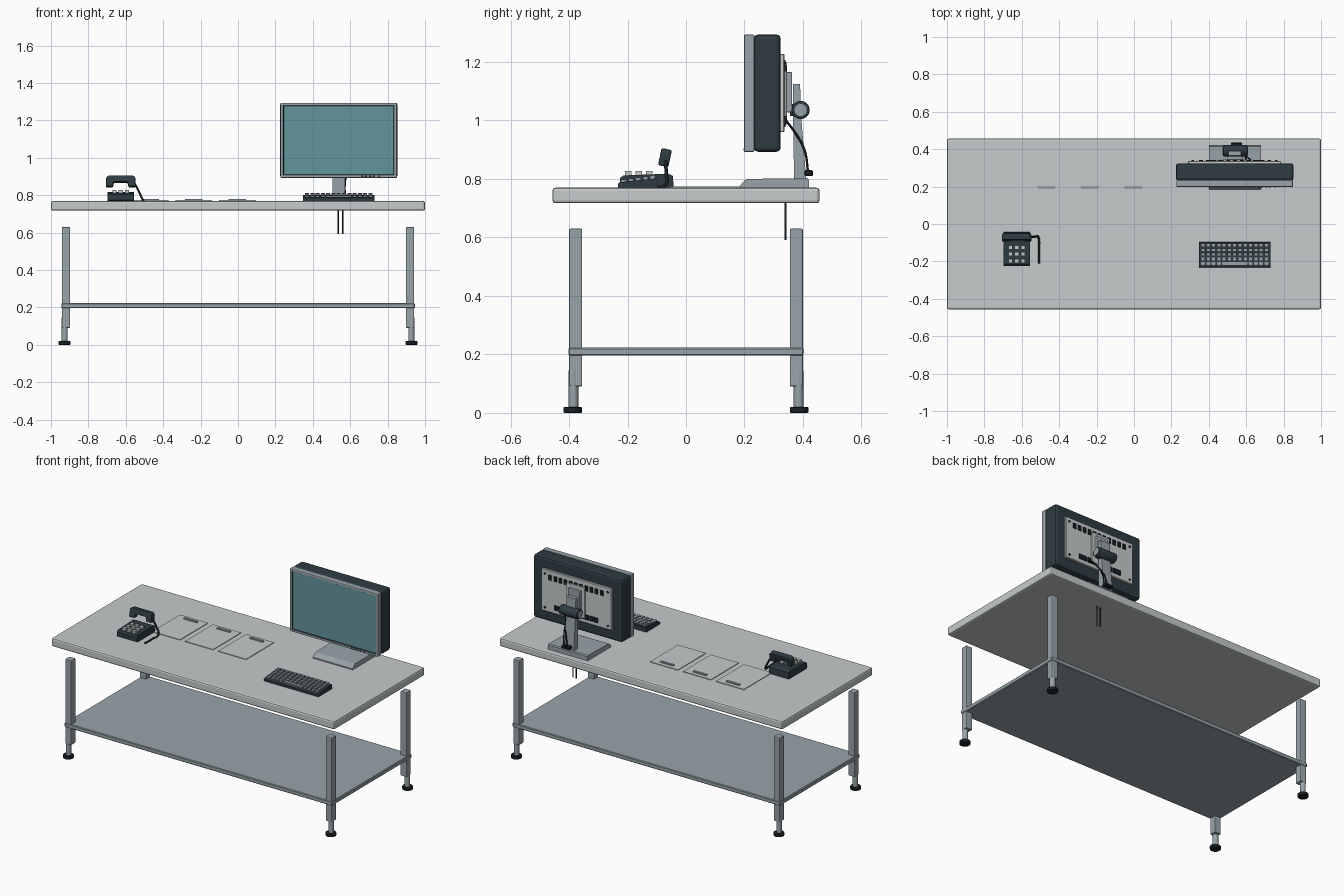
import bpy, bmesh, math
from mathutils import Vector, Matrix

if "Cube" in bpy.data.objects:
    bpy.data.objects.remove(bpy.data.objects["Cube"])


def mat(name, r, g, b):
    m = bpy.data.materials.new(name)
    lin = [((c / 255 + 0.055) / 1.055) ** 2.4 for c in (r, g, b)]
    m.diffuse_color = (*lin, 1)
    m.use_nodes = True
    m.node_tree.nodes["Principled BSDF"].inputs["Base Color"].default_value = m.diffuse_color
    return m


DESK = mat("light_grey", 198, 203, 203)
STEEL = mat("blue_grey", 152, 164, 170)
DARK = mat("charcoal", 46, 60, 66)
BLACK = mat("black", 26, 32, 36)
TEAL = mat("screen_teal", 100, 150, 157)


def finish(name, bm, *mats):
    bmesh.ops.recalc_face_normals(bm, faces=bm.faces)
    me = bpy.data.meshes.new(name)
    bm.to_mesh(me)
    bm.free()
    for m in mats:
        me.materials.append(m)
    ob = bpy.data.objects.new(name, me)
    bpy.context.collection.objects.link(ob)
    return ob


def add_box(bm, x0, x1, y0, y1, z0, z1):
    c = Vector(((x0 + x1) / 2, (y0 + y1) / 2, (z0 + z1) / 2))
    bmesh.ops.create_cube(bm, size=1, matrix=Matrix.Translation(c) @ Matrix.Diagonal((x1 - x0, y1 - y0, z1 - z0, 1)))


def box(name, m, *dims, bevel=0, seg=2):
    bm = bmesh.new()
    add_box(bm, *dims)
    if bevel:
        bmesh.ops.bevel(bm, geom=bm.edges[:], offset=bevel, segments=seg, affect='EDGES', profile=0.5)
    return finish(name, bm, m)


def boxes(name, m, dims_list):
    bm = bmesh.new()
    for d in dims_list:
        add_box(bm, *d)
    return finish(name, bm, m)


def cyl(name, m, centre, r, length, axis='Z', sides=20, bevel=0):
    bm = bmesh.new()
    rot = {'Z': Matrix(), 'X': Matrix.Rotation(math.pi / 2, 4, 'Y'), 'Y': Matrix.Rotation(math.pi / 2, 4, 'X')}[axis]
    bmesh.ops.create_cone(bm, cap_ends=True, segments=sides, radius1=r, radius2=r, depth=length,
                          matrix=Matrix.Translation(Vector(centre)) @ rot)
    if bevel:
        rims = [e for e in bm.edges if any(len(f.verts) > 4 for f in e.link_faces)]
        bmesh.ops.bevel(bm, geom=rims, offset=bevel, segments=2, affect='EDGES', profile=0.5)
    return finish(name, bm, m)


def extrude_x(name, m, profile, x0, x1):
    bm = bmesh.new()
    f = bm.faces.new([bm.verts.new((x0, y, z)) for y, z in profile])
    ex = bmesh.ops.extrude_face_region(bm, geom=[f])
    bmesh.ops.translate(bm, vec=(x1 - x0, 0, 0), verts=[v for v in ex['geom'] if isinstance(v, bmesh.types.BMVert)])
    bm.faces.ensure_lookup_table()
    if not any(all(abs(v.co.x - x0) < 1e-6 for v in g.verts) for g in bm.faces):
        bm.faces.new([v for v in bm.verts if abs(v.co.x - x0) < 1e-6])
    return finish(name, bm, m)


def cable(name, m, points, r):
    cu = bpy.data.curves.new(name, 'CURVE')
    cu.dimensions = '3D'
    cu.bevel_depth, cu.bevel_resolution, cu.use_fill_caps = r, 1, True
    cu.resolution_u = 6
    sp = cu.splines.new('BEZIER')
    sp.bezier_points.add(len(points) - 1)
    for bp, p in zip(sp.bezier_points, points):
        bp.co = p
        bp.handle_left_type = bp.handle_right_type = 'AUTO'
    cu.materials.append(m)
    ob = bpy.data.objects.new(name, cu)
    bpy.context.collection.objects.link(ob)


# desk top, shelf, legs and adjustable feet
box("desk_top", DESK, -1, 1, -0.457, 0.457, 0.717, 0.77, bevel=0.01)
box("lower_shelf", STEEL, -0.945, 0.945, -0.402, 0.402, 0.196, 0.223, bevel=0.004, seg=1)
for sx, a in ((-1, "left"), (1, "right")):
    for sy, b in ((-1, "front"), (1, "back")):
        n = f"{b}_{a}_"
        xs, ys = sorted((sx * 0.898, sx * 0.942)), sorted((sy * 0.355, sy * 0.400))
        box(n + "leg", STEEL, *xs, *ys, 0.09, 0.63, bevel=0.005)
        cyl(n + "stem", STEEL, (sx * 0.927, sy * 0.385, 0.08), 0.0165, 0.13, 'Z', 16)
        cyl(n + "foot_pad", BLACK, (sx * 0.927, sy * 0.387, 0.01), 0.032, 0.02, 'Z', 20, 0.004)

# monitor bezel with recessed screen
MX = 0.538
bm = bmesh.new()
add_box(bm, 0.227, 0.850, 0.198, 0.234, 0.892, 1.294)
bmesh.ops.bevel(bm, geom=bm.edges[:], offset=0.005, segments=2, affect='EDGES', profile=0.5)
bmesh.ops.recalc_face_normals(bm, faces=bm.faces)
front = min(bm.faces, key=lambda f: f.calc_center_median().y)
bmesh.ops.inset_region(bm, faces=[front], thickness=0.014)
rim = bmesh.ops.inset_region(bm, faces=[front], thickness=0.005, depth=-0.006)['faces']
for f in rim:
    f.material_index = 1
front.material_index = 2
finish("monitor_bezel", bm, STEEL, DARK, TEAL)
boxes("monitor_buttons", BLACK, [(x, x + 0.01, 0.196, 0.2, 0.898, 0.904) for x in (0.66, 0.68, 0.70, 0.72, 0.75)])
box("monitor_back_shell", DARK, 0.224, 0.853, 0.232, 0.324, 0.893, 1.294, bevel=0.014)

# rear panel with vents, ports and screws
box("rear_panel", DESK, 0.29, 0.786, 0.32, 0.337, 0.96, 1.228, bevel=0.003, seg=1)
boxes("rear_vents", BLACK, [(MX - 0.19 + i * 0.0365, MX - 0.17 + i * 0.0365, 0.33, 0.343, 1.168, 1.2)
                            for i in range(11)])
boxes("rear_ports", BLACK, [(MX + s * c - 0.028, MX + s * c + 0.028, 0.33, 0.343, 0.985, 1.015)
                            for s in (-1, 1) for c in (0.06, 0.125)])
for i, (x, z) in enumerate([(x, z) for x in (0.315, 0.761) for z in (0.985, 1.2)]):
    cyl(f"panel_screw_{i}", BLACK, (x, 0.338, z), 0.007, 0.006, 'Y', 10)

# monitor stand
box("mount_plate", DESK, MX - 0.065, MX + 0.065, 0.335, 0.346, 0.99, 1.19, bevel=0.003, seg=1)
box("mount_block", STEEL, MX - 0.042, MX + 0.042, 0.344, 0.363, 1.028, 1.166, bevel=0.004)
cyl("hinge_barrel", DARK, (MX + 0.003, 0.392, 1.036), 0.031, 0.13, 'X', 24, 0.005)
for s, a in ((-1, "left"), (1, "right")):
    cyl(f"hinge_cap_{a}", STEEL, (MX + 0.003 + s * 0.065, 0.392, 1.036), 0.021, 0.006, 'X', 20)
box("hinge_arm", DARK, MX - 0.035, MX + 0.035, 0.355, 0.395, 1.015, 1.057, bevel=0.006)
extrude_x("stand_column", STEEL, [(0.366, 1.125), (0.39, 1.125), (0.395, 1.0), (0.412, 0.79), (0.37, 0.79),
                                  (0.366, 1.0)], MX - 0.033, MX + 0.033)
extrude_x("stand_base", STEEL, [(0.185, 0.77), (0.185, 0.777), (0.2, 0.795), (0.21, 0.8), (0.415, 0.803),
                                (0.42, 0.797), (0.42, 0.77)], 0.40, 0.68)

# monitor cables, running down through the desk
for i, dx in enumerate((0, 0.025)):
    cable(f"monitor_cable_{i}", BLACK, [(0.60 + dx, 0.342, 1.0), (0.59, 0.372, 0.96), (0.565 + dx / 2, 0.405, 0.90),
                                        (0.545 + dx, 0.418, 0.82)], 0.004)
    x = 0.537 + dx * 0.9
    cable(f"hanging_cable_{i}", BLACK, [(x, 0.341, 0.75), (x, 0.341, 0.67), (x, 0.341, 0.592)], 0.004)
box("cable_clip", BLACK, MX - 0.02, MX + 0.04, 0.405, 0.435, 0.81, 0.83, bevel=0.004, seg=1)

# keyboard
kx0, kx1, ky0, ky1 = 0.347, 0.73, -0.232, -0.095
extrude_x("keyboard_body", DARK, [(ky0, 0.77), (ky0, 0.784), (ky0 + 0.006, 0.789), (ky1 - 0.005, 0.802),
                                  (ky1, 0.797), (ky1, 0.77)], kx0, kx1)
keys = []
cw, rh = (kx1 - kx0 - 0.016) / 13, (ky1 - ky0 - 0.014) / 5
for r in range(5):
    y, z = ky0 + 0.007 + r * rh, 0.791 + r * 0.0035
    for c in range(13):
        if r == 0 and 4 <= c <= 8:
            continue
        x = kx0 + 0.008 + c * cw
        keys.append((x + 0.0035, x + cw - 0.0035, y + 0.0035, y + rh - 0.0035, z - 0.006, z + 0.007))
keys.append((kx0 + 0.0115 + 4 * cw, kx0 + 0.0045 + 9 * cw, ky0 + 0.0105, ky0 + 0.0035 + rh, 0.785, 0.798))
boxes("keyboard_keys", STEEL, keys)

# telephone base and keypad
extrude_x("phone_base", DARK, [(-0.225, 0.775), (-0.225, 0.803), (-0.215, 0.812), (-0.06, 0.818), (-0.045, 0.81),
                               (-0.042, 0.77), (-0.21, 0.77)], -0.697, -0.557)
boxes("phone_keys", DESK, [(x, x + 0.022, y, y + 0.022, 0.808, 0.827)
                           for x in (-0.672, -0.638, -0.604) for y in (-0.208, -0.172, -0.136)])

# handset held tilted above the base
bm = bmesh.new()
prof = [(-0.078, -0.03), (-0.078, 0.018), (-0.066, 0.03), (0.066, 0.03), (0.078, 0.018), (0.078, -0.03),
        (0.042, -0.03), (0.036, -0.004), (-0.036, -0.004), (-0.042, -0.03)]
f = bm.faces.new([bm.verts.new((x, -0.018, z)) for x, z in prof])
ex = bmesh.ops.extrude_face_region(bm, geom=[f])
bmesh.ops.translate(bm, vec=(0, 0.036, 0), verts=[v for v in ex['geom'] if isinstance(v, bmesh.types.BMVert)])
bmesh.ops.recalc_face_normals(bm, faces=bm.faces)
bmesh.ops.bevel(bm, geom=bm.edges[:], offset=0.005, segments=2, affect='EDGES', profile=0.5)
hs = finish("phone_handset", bm, DARK)
hs.data.transform(Matrix.Translation(Vector((-0.627, -0.072, 0.873))) @ Matrix.Rotation(math.radians(-12), 4, 'X'))
cable("phone_cord", BLACK, [(-0.552, -0.07, 0.862), (-0.53, -0.068, 0.82), (-0.512, -0.07, 0.78),
                            (-0.508, -0.14, 0.775), (-0.508, -0.212, 0.775)], 0.006)

# paper sheets with clips
for i, x in enumerate((-0.568, -0.335, -0.102)):
    box(f"paper_{i}", DESK, x, x + 0.197, -0.054, 0.227, 0.769, 0.774)
    box(f"paper_clip_{i}", STEEL, x + 0.052, x + 0.145, 0.188, 0.203, 0.772, 0.781)

# smooth only the round parts
for ob in bpy.data.objects:
    if ob.type == 'MESH' and any(k in ob.name for k in ("stem", "pad", "hinge_barrel", "hinge_cap")):
        bpy.ops.object.select_all(action='DESELECT')
        bpy.context.view_layer.objects.active = ob
        ob.select_set(True)
        bpy.ops.object.shade_smooth_by_angle(angle=math.radians(35))
